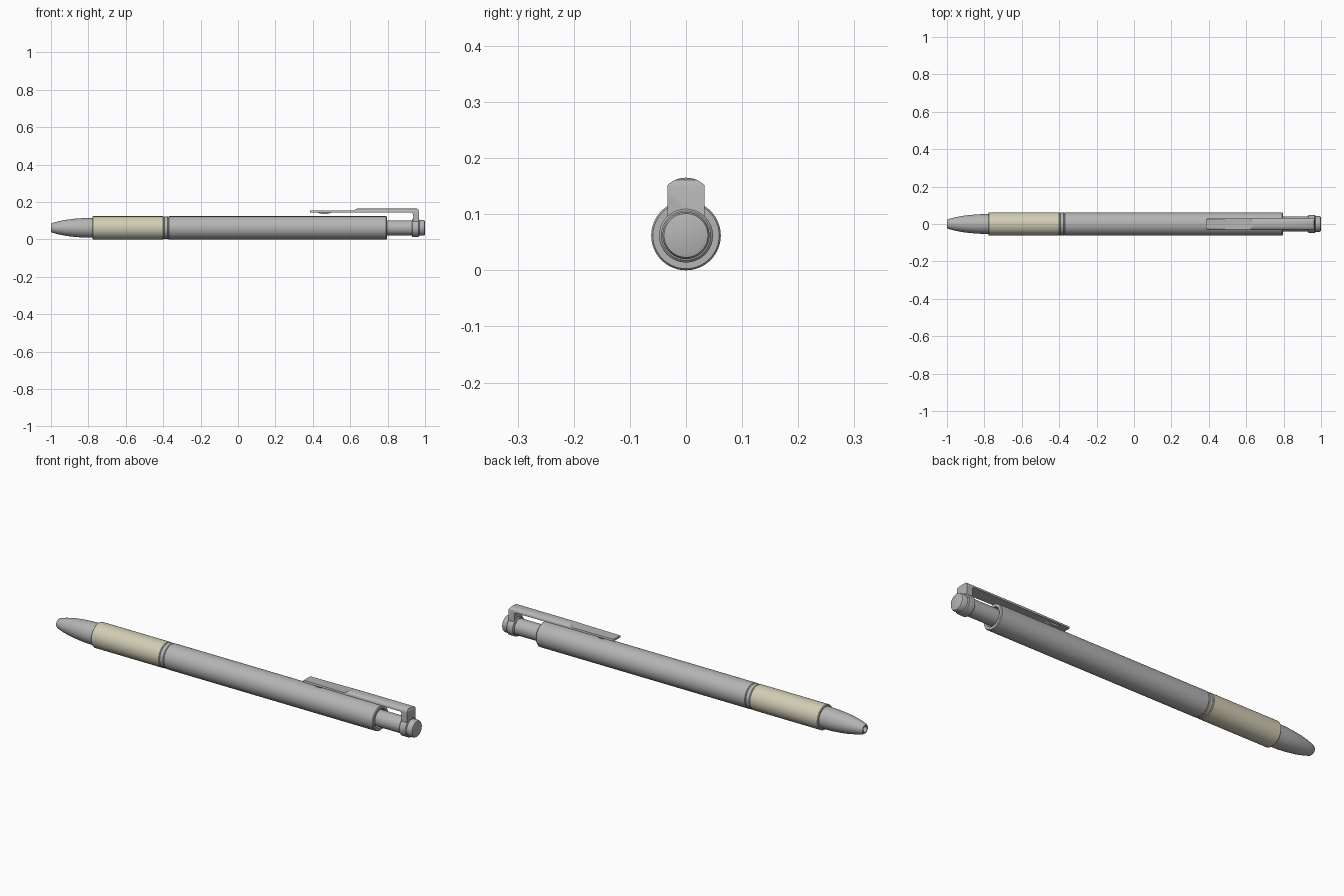
import bpy, bmesh, math
from mathutils import Vector

if "Cube" in bpy.data.objects:
    bpy.data.objects.remove(bpy.data.objects["Cube"])

AXIS_Z = 0.062


def material(name, rgb):
    m = bpy.data.materials.new(name)
    m.use_nodes = True
    m.diffuse_color = (*rgb, 1)
    bsdf = m.node_tree.nodes["Principled BSDF"]
    bsdf.inputs["Base Color"].default_value = (*rgb, 1)
    bsdf.inputs["Roughness"].default_value = 0.6
    return m


grey = material("grey plastic", (0.46, 0.46, 0.46))
cream = material("cream rubber", (0.64, 0.61, 0.46))


def finish(name, bm, mat):
    bmesh.ops.recalc_face_normals(bm, faces=bm.faces)
    mesh = bpy.data.meshes.new(name)
    bm.to_mesh(mesh)
    bm.free()
    mesh.materials.append(mat)
    obj = bpy.data.objects.new(name, mesh)
    bpy.context.collection.objects.link(obj)
    return obj


def smooth(obj):
    bpy.ops.object.select_all(action='DESELECT')
    obj.select_set(True)
    bpy.context.view_layer.objects.active = obj
    bpy.ops.object.shade_smooth_by_angle(angle=math.radians(30))


def lathe(name, profile, mat, sides=64):
    """Spin (x, radius) points around the long axis; the ends close on it."""
    bm = bmesh.new()
    verts = [bm.verts.new((x, 0, AXIS_Z + r)) for x, r in profile]
    edges = [bm.edges.new(pair) for pair in zip(verts, verts[1:])]
    bmesh.ops.spin(bm, geom=verts + edges, cent=(0, 0, AXIS_Z), axis=(1, 0, 0),
                   angle=math.tau, steps=sides, use_merge=True)
    bmesh.ops.remove_doubles(bm, verts=bm.verts, dist=1e-5)
    obj = finish(name, bm, mat)
    smooth(obj)
    return obj


def prism(name, points, direction, mat):
    """Extrude a flat polygon along a direction."""
    bm = bmesh.new()
    face = bm.faces.new([bm.verts.new(p) for p in points])
    new = bmesh.ops.extrude_face_region(bm, geom=[face])["geom"]
    bmesh.ops.translate(bm, vec=Vector(direction),
                        verts=[g for g in new if isinstance(g, bmesh.types.BMVert)])
    return finish(name, bm, mat)


# Nose cone with a hollow opening
lathe("nose_cone", [(-0.96, 0), (-0.96, 0.013), (-1, 0.015), (-1, 0.021), (-0.993, 0.026),
                    (-0.96, 0.035), (-0.92, 0.043), (-0.88, 0.048), (-0.83, 0.052),
                    (-0.77, 0.053), (-0.77, 0)], grey)

# Grip, joint ring and barrel
lathe("grip", [(-0.778, 0), (-0.778, 0.059), (-0.775, 0.062), (-0.4, 0.062),
               (-0.397, 0.059), (-0.397, 0)], cream)
lathe("joint_ring", [(-0.398, 0), (-0.398, 0.058), (-0.394, 0.061), (-0.376, 0.061),
                     (-0.372, 0.058), (-0.372, 0)], grey)
lathe("barrel", [(-0.374, 0), (-0.374, 0.058), (-0.37, 0.062), (0.792, 0.062),
                 (0.796, 0.059), (0.796, 0.046), (0.77, 0.045), (0.77, 0)], grey)

# Plunger, clip collar and push button
lathe("plunger", [(0.76, 0), (0.76, 0.04), (0.94, 0.04), (0.94, 0)], grey)
lathe("clip_collar", [(0.93, 0), (0.93, 0.044), (0.934, 0.048), (0.966, 0.048),
                      (0.97, 0.044), (0.97, 0)], grey)
lathe("push_button", [(0.965, 0), (0.965, 0.042), (0.992, 0.042), (0.998, 0.039),
                      (1, 0.034), (1, 0)], grey)

# Clip: side outline cut to an arched section
side = [(0.385, 0.144), (0.925, 0.144), (0.932, 0.142), (0.935, 0.135), (0.935, 0.065),
        (0.967, 0.065), (0.967, 0.152), (0.963, 0.161), (0.952, 0.166), (0.64, 0.166),
        (0.615, 0.154), (0.385, 0.154)]
clip = prism("pocket_clip", [(x, -0.033, z) for x, z in side], (0, 0.066, 0), grey)

half = math.asin(0.033 / 0.0484)
arch = []
for i in range(17):
    a = -half + 2 * half * i / 16
    arch.append((0.3, 0.0484 * math.sin(a), 0.1166 + 0.0484 * math.cos(a)))
arch += [(0.3, 0.033, 0.05), (0.3, -0.033, 0.05)]
cutter = prism("arch_cutter", arch, (0.8, 0, 0), grey)
cutter.hide_render = True

cut = clip.modifiers.new("arch", 'BOOLEAN')
cut.operation = 'INTERSECT'
cut.solver = 'EXACT'
cut.object = cutter
bpy.context.view_layer.objects.active = clip
bpy.ops.object.modifier_apply(modifier="arch")
bpy.data.objects.remove(cutter)

# Narrow the free end of the clip slightly
for v in clip.data.vertices:
    if v.co.x < 0.5:
        v.co.y *= 0.85
smooth(clip)

# Gripping bump under the free end
prism("clip_bump", [(x, -0.018, z) for x, z in
                    [(0.42, 0.146), (0.44, 0.138), (0.455, 0.135), (0.47, 0.135),
                     (0.485, 0.138), (0.505, 0.146)]], (0, 0.036, 0), grey)
